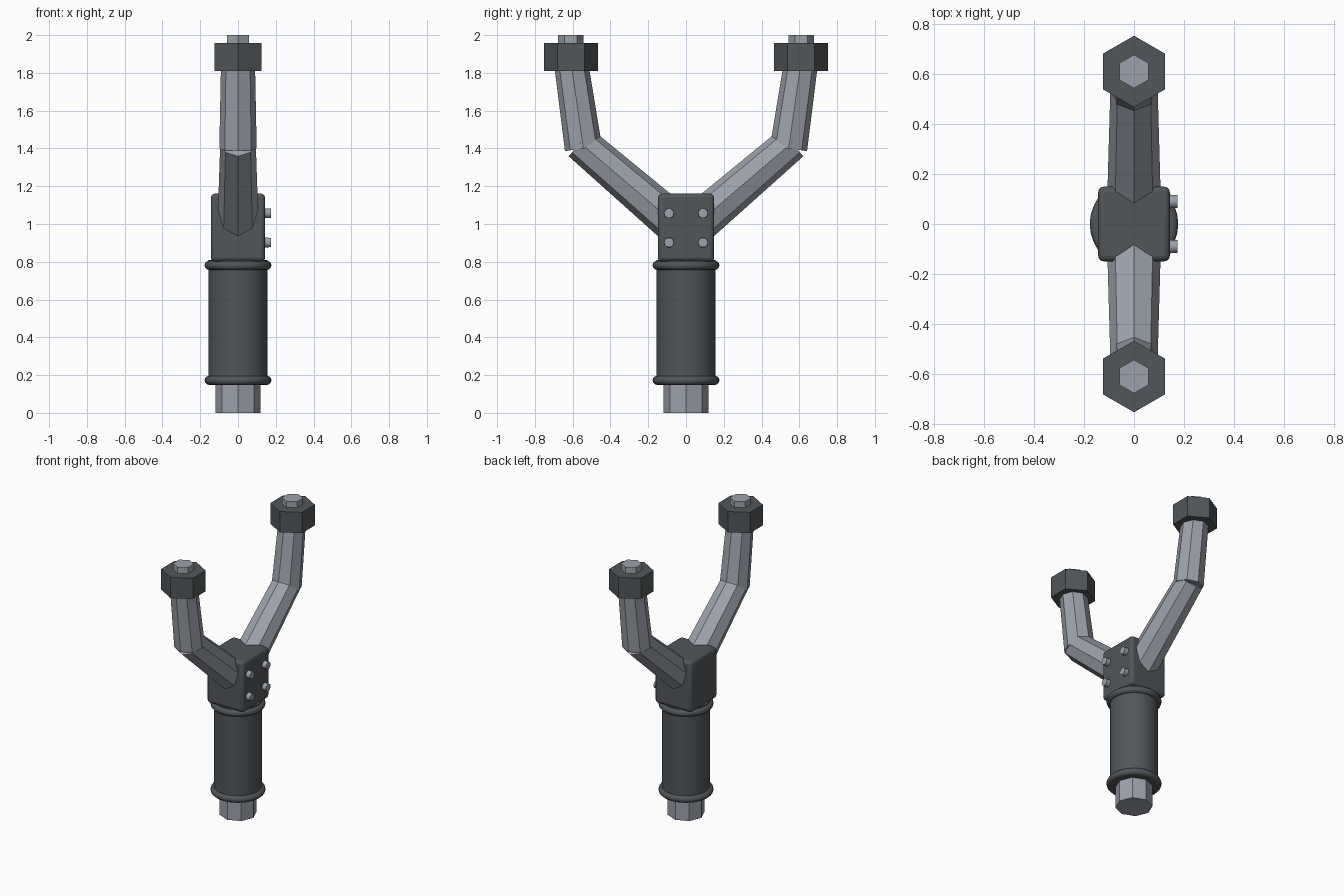
import bpy, math
from mathutils import Vector, Matrix

if "Cube" in bpy.data.objects:
    bpy.data.objects.remove(bpy.data.objects["Cube"])


def material(name, rgb):
    m = bpy.data.materials.new(name)
    m.diffuse_color = (*rgb, 1)
    m.use_nodes = True
    m.node_tree.nodes["Principled BSDF"].inputs["Base Color"].default_value = m.diffuse_color
    return m


DARK = material("dark_rubber", (0.083, 0.092, 0.100))
STEEL = material("grey_steel", (0.335, 0.358, 0.405))


def finish(name, mat, smooth=False):
    ob = bpy.context.object
    ob.name = name
    ob.data.materials.append(mat)
    if smooth:
        bpy.ops.object.shade_smooth_by_angle(angle=math.radians(40))
    return ob


def rod(name, a, b, r1, r2, sides, mat, turn=0.0, smooth=False):
    """Straight, optionally tapered prism from a to b."""
    a, b = Vector(a), Vector(b)
    d = b - a
    bpy.ops.mesh.primitive_cone_add(vertices=sides, radius1=r1, radius2=r2, depth=d.length)
    ob = finish(name, mat, smooth)
    # rotation kept in the YZ plane (or XZ for bolts) so the corners stay aligned
    rot = Vector((0, 0, 1)).rotation_difference(d).to_matrix().to_4x4()
    ob.data.transform(Matrix.Translation((a + b) / 2) @ rot @ Matrix.Rotation(turn, 4, 'Z'))
    return ob


# Handle: steel stub, rubber grip and two rounded rings
rod("handle_stub", (0, 0, 0), (0, 0, 0.25), 0.12, 0.12, 8, STEEL)
rod("grip", (0, 0, 0.15), (0, 0, 0.81), 0.155, 0.155, 32, DARK, smooth=True)
for name, z in (("lower_ring", 0.172), ("upper_ring", 0.781)):
    bpy.ops.mesh.primitive_torus_add(location=(0, 0, z), major_radius=0.153, minor_radius=0.024,
                                     major_segments=32, minor_segments=12)
    finish(name, DARK, True)

# Clamp block with rounded edges
bpy.ops.mesh.primitive_cube_add(size=1, location=(0, 0, 0.981))
block = bpy.context.object
block.scale = (0.287, 0.298, 0.36)
bpy.ops.object.transform_apply(location=False, rotation=False, scale=True)
bevel = block.modifiers.new("rounding", 'BEVEL')
bevel.width, bevel.segments = 0.022, 3
finish("clamp_block", DARK, True)

# Four bolts on the right face
for y in (-0.09, 0.09):
    for z in (0.902, 1.057):
        rod("bolt", (0.12, y, z), (0.174, y, z), 0.028, 0.026, 10, STEEL, smooth=True)

# Two fork arms, each with a bent tube, a hexagonal nut and a stud
for s, side in ((-1, "front"), (1, "back")):
    rod(side + "_lower_arm", (0, s * 0.04, 0.985), (0, s * 0.56, 1.43), 0.109, 0.094, 8, STEEL)
    rod(side + "_upper_arm", (0, s * 0.543, 1.40), (0, s * 0.608, 1.85), 0.099, 0.09, 8, STEEL)
    rod(side + "_nut", (0, s * 0.61, 1.81), (0, s * 0.61, 1.957), 0.143, 0.143, 6, DARK)
    rod(side + "_stud", (0, s * 0.61, 1.90), (0, s * 0.61, 2.0), 0.067, 0.067, 6, STEEL)
